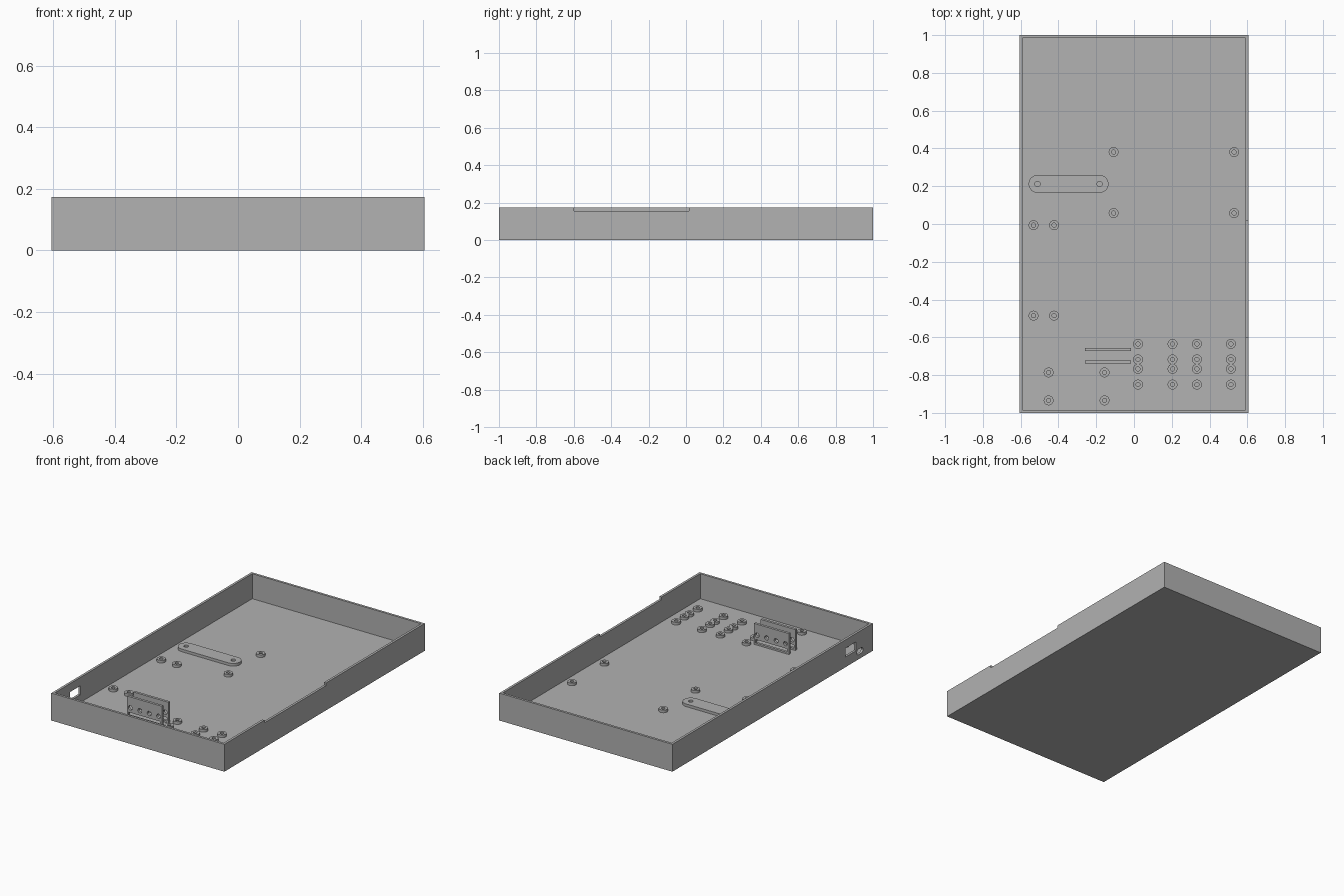
import bpy
import bmesh
from math import radians
from mathutils import Matrix

cube = bpy.data.objects.get("Cube")
if cube:
    bpy.data.objects.remove(cube)

grey = bpy.data.materials.new("plain grey")
grey.use_nodes = True
COLOR = (0.445, 0.445, 0.445, 1)
grey.diffuse_color = COLOR
grey.node_tree.nodes["Principled BSDF"].inputs["Base Color"].default_value = COLOR

FLOOR = 0.015
WALL = 0.015
HX, HY, TOP = 0.605, 1.0, 0.173
PAD_TOP = 0.032


def finish(bm, name):
    bmesh.ops.recalc_face_normals(bm, faces=bm.faces)
    mesh = bpy.data.meshes.new(name)
    bm.to_mesh(mesh)
    bm.free()
    mesh.materials.append(grey)
    obj = bpy.data.objects.new(name, mesh)
    bpy.context.collection.objects.link(obj)
    return obj


def box(name, x, y, z):
    """Box from (min, max) pairs."""
    bm = bmesh.new()
    bmesh.ops.create_cube(bm, size=1)
    for v in bm.verts:
        v.co = [lim[1] if c > 0 else lim[0] for c, lim in zip(v.co, (x, y, z))]
    return finish(bm, name)


def rod(name, center, radius, length, axis="Z"):
    turn = {"Z": Matrix(), "X": Matrix.Rotation(radians(90), 4, "Y"),
            "Y": Matrix.Rotation(radians(90), 4, "X")}[axis]
    bm = bmesh.new()
    bmesh.ops.create_cone(bm, cap_ends=True, segments=32, radius1=radius,
                          radius2=radius, depth=length,
                          matrix=Matrix.Translation(center) @ turn)
    return finish(bm, name)


def combine(target, tool, operation="DIFFERENCE"):
    """Apply a boolean and discard the tool object."""
    mod = target.modifiers.new("cut", "BOOLEAN")
    mod.operation, mod.object, mod.solver = operation, tool, "EXACT"
    bpy.context.view_layer.objects.active = target
    bpy.ops.object.modifier_apply(modifier=mod.name)
    bpy.data.objects.remove(tool)


def smooth(obj):
    bpy.ops.object.select_all(action="DESELECT")
    obj.select_set(True)
    bpy.context.view_layer.objects.active = obj
    bpy.ops.object.shade_smooth_by_angle(angle=radians(30))


# Open tray with a thin floor and walls
tray = box("tray", (-HX, HX), (-HY, HY), (0, TOP))
combine(tray, box("cavity", (-HX + WALL, HX - WALL), (-HY + WALL, HY - WALL), (FLOOR, 0.3)))
# Shallow notch along the rim of one long wall
combine(tray, box("rim_notch", (HX - 0.03, HX + 0.1), (-0.6, 0.015), (0.156, 0.3)))
# Large and small connector openings in the other long wall
combine(tray, box("large_opening", (-0.7, -0.57), (-0.835, -0.73), (0.064, 0.12)))
slot_z, slot_r = 0.046, 0.017
combine(tray, box("small_opening", (-0.7, -0.57), (-0.886, -0.859),
                  (slot_z - slot_r, slot_z + slot_r)))
for y in (-0.886, -0.859):
    combine(tray, rod("small_opening_end", (-0.63, y, slot_z), slot_r, 0.12, "X"))
smooth(tray)

# Round standoffs with screw holes, in rectangular groups
groups = [
    ((-0.108, 0.53), (0.381, 0.058)),
    ((-0.532, -0.423), (-0.006, -0.485)),
    ((-0.452, -0.156), (-0.786, -0.934)),
    ((0.021, 0.204, 0.333, 0.513), (-0.635, -0.717, -0.767, -0.85)),
]


def standoff(x, y, outer=0.026, inner=0.011):
    bm = bmesh.new()
    profile = [(inner, FLOOR), (outer, FLOOR), (outer, PAD_TOP), (inner, PAD_TOP)]
    verts = [bm.verts.new((r, 0, z)) for r, z in profile]
    edges = [bm.edges.new((verts[i], verts[i - 1])) for i in range(4)]
    bmesh.ops.spin(bm, geom=verts + edges, cent=(0, 0, 0), axis=(0, 0, 1),
                   angle=radians(360), steps=32)
    bmesh.ops.remove_doubles(bm, verts=bm.verts, dist=1e-5)
    obj = finish(bm, "standoff")
    obj.location = (x, y, 0)
    smooth(obj)


for xs, ys in groups:
    for x in xs:
        for y in ys:
            standoff(x, y)

# Raised mounting pad with rounded ends and two holes
PAD_Y, PAD_R = 0.212, 0.047
pad_mid, pad_h = (FLOOR + PAD_TOP) / 2, PAD_TOP - FLOOR
ends = (-0.511, -0.182)
bm = bmesh.new()
outline = []
for x, start in ((ends[1], -90), (ends[0], 90)):
    for i in range(17):
        p = Matrix.Rotation(radians(start + i * 180 / 16), 3, "Z").col[0] * PAD_R
        outline.append(bm.verts.new((x + p.x, PAD_Y + p.y, FLOOR)))
face = bm.faces.new(outline)
raised = bmesh.ops.extrude_face_region(bm, geom=[face], use_keep_orig=True)["geom"]
for v in raised:
    if isinstance(v, bmesh.types.BMVert):
        v.co.z += pad_h
pad = finish(bm, "mounting_pad")
for x in ends:
    combine(pad, rod("pad_hole", (x, PAD_Y, pad_mid), 0.014, 0.1))
smooth(pad)

# Pair of upright plates with a row of holes above a long slot
for name, y0 in (("front_upright_plate", -0.738), ("back_upright_plate", -0.672)):
    y1 = y0 + 0.016
    plate = box(name, (-0.259, -0.016), (y0, y1), (FLOOR, 0.147))
    combine(plate, box("plate_slot", (-0.248, -0.027), (y0 - 0.02, y1 + 0.02), (0.026, 0.048)))
    for i in range(4):
        combine(plate, rod("plate_hole", (-0.236 + i * 0.066, (y0 + y1) / 2, 0.078),
                           0.014, 0.05, "Y"))
    smooth(plate)
